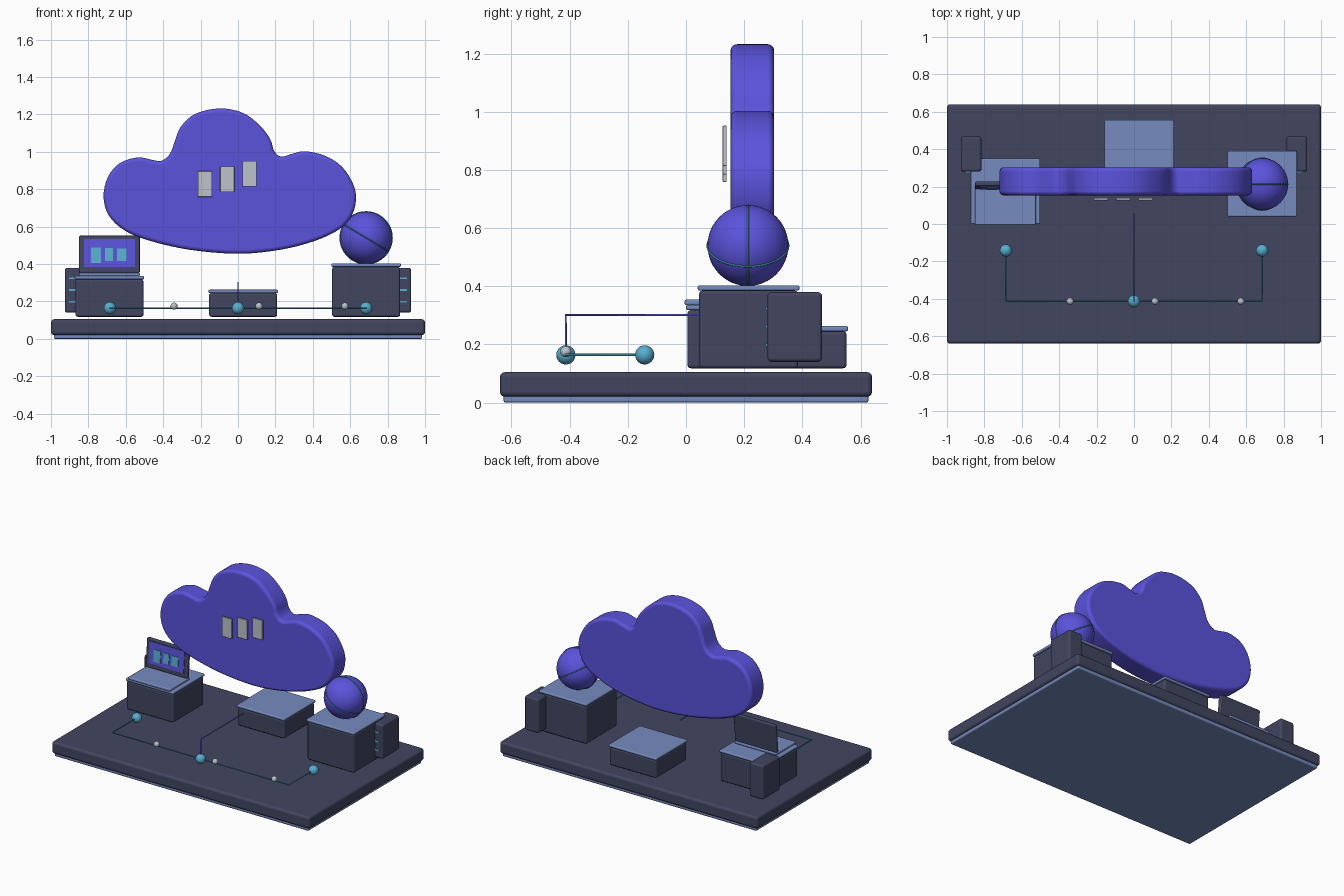
import bpy, bmesh, math
from mathutils import Vector

if "Cube" in bpy.data.objects:
    bpy.data.objects.remove(bpy.data.objects["Cube"])


def material(name, r, g, b):
    m = bpy.data.materials.new(name)
    lin = [(c / 255 / 12.92) if c < 11 else ((c / 255 + 0.055) / 1.055) ** 2.4 for c in (r, g, b)]
    m.diffuse_color = (*lin, 1)
    m.use_nodes = True
    m.node_tree.nodes["Principled BSDF"].inputs["Base Color"].default_value = m.diffuse_color
    return m


SLATE = material("slate", 66, 70, 96)
BLUE = material("light_blue", 118, 139, 192)
PURPLE = material("purple", 91, 83, 220)
CYAN = material("cyan", 88, 174, 208)
TEAL = material("teal", 58, 145, 165)
GREY = material("pale_grey", 190, 195, 204)


def finish(name, bm, mat, bevel=0.0, segments=3):
    bmesh.ops.recalc_face_normals(bm, faces=bm.faces)
    me = bpy.data.meshes.new(name)
    bm.to_mesh(me)
    bm.free()
    me.materials.append(mat)
    ob = bpy.data.objects.new(name, me)
    bpy.context.collection.objects.link(ob)
    bpy.ops.object.select_all(action='DESELECT')
    ob.select_set(True)
    bpy.context.view_layer.objects.active = ob
    bpy.ops.object.shade_smooth_by_angle(angle=math.radians(35))
    if bevel:
        mod = ob.modifiers.new("rounded_edges", 'BEVEL')
        mod.width, mod.segments = bevel, segments
        mod.limit_method, mod.angle_limit = 'ANGLE', math.radians(40)
        mod.harden_normals = True
    return ob


def box(name, x, y, z, mat, bevel=0.0):
    """Box from (min, max) pairs."""
    bm = bmesh.new()
    bmesh.ops.create_cube(bm, size=1)
    for v in bm.verts:
        v.co = [(a + b) / 2 + c * (b - a) for (a, b), c in zip((x, y, z), v.co)]
    return finish(name, bm, mat, bevel)


def ball(name, centre, radius, mat, segments=24):
    bm = bmesh.new()
    bmesh.ops.create_uvsphere(bm, u_segments=segments, v_segments=segments // 2, radius=radius)
    bmesh.ops.translate(bm, verts=bm.verts, vec=centre)
    return finish(name, bm, mat)


def tube(name, points, radius, mat, cyclic=False):
    cu = bpy.data.curves.new(name, 'CURVE')
    cu.dimensions = '3D'
    cu.bevel_depth, cu.bevel_resolution, cu.use_fill_caps = radius, 2, True
    sp = cu.splines.new('POLY')
    sp.points.add(len(points) - 1)
    for p, co in zip(sp.points, points):
        p.co = (*co, 1)
    sp.use_cyclic_u = cyclic
    cu.materials.append(mat)
    ob = bpy.data.objects.new(name, cu)
    bpy.context.collection.objects.link(ob)
    return ob


# Platform
box("platform", (-1, 1), (-.64, .64), (.02, .105), SLATE, .018)
box("platform_underplate", (-.985, .985), (-.627, .627), (0, .03), BLUE, .008)

# Pedestals with light lids
for name, x, y, top in (("left", -.6875, .175, .318), ("centre", .0275, .382, .245),
                        ("right", .685, .215, .385)):
    box(name + "_pedestal", (x - .182, x + .182), (y - .17, y + .17), (.118, top), SLATE, .012)
    box(name + "_pedestal_lid", (x - .186, x + .186), (y - .175, y + .175),
        (top, top + .018), BLUE, .007)

# Side towers with status strips
for name, s in (("left", -1), ("right", 1)):
    c = s * .871
    box(name + "_tower", (c - .055, c + .055), (.28, .468), (.14, .38), SLATE, .014)
    for i in range(3):
        z = .198 + i * .063
        box(f"{name}_tower_strip_{i}", (c - .032, c + .032), (.273, .282), (z - .005, z + .005), CYAN)

# Laptop: keyboard base and slightly leaning screen
box("laptop_base", (-.85, -.525), (-.005, .215), (.335, .354), BLUE, .007)
screen = [box("screen_frame", (-.85, -.525), (-.012, .012), (0, .2), SLATE, .008),
          box("screen_panel", (-.823, -.552), (-.016, -.011), (.032, .182), PURPLE)]
for i, (x0, x1, z0, z1) in enumerate(((-.786, -.733, .053, .136), (-.71, -.667, .063, .132),
                                      (-.647, -.595, .063, .13))):
    screen.append(box(f"screen_bar_{i}", (x0, x1), (-.02, -.015), (z0, z1), CYAN))
for ob in screen:
    ob.location = (0, .198, .352)
    ob.rotation_euler.x = math.radians(-5)

# Globe with two rings
gc = Vector((.685, .213, .54))
ball("globe", gc, .139, PURPLE, 48)
ring = [(math.cos(a) * .139, math.sin(a) * .139) for a in (i * math.tau / 64 for i in range(64))]
tube("globe_upright_ring", [gc + Vector((u, 0, v)) for u, v in ring], .0035, TEAL, True)
t = math.radians(31)
tube("globe_tilted_ring", [gc + Vector((u * math.cos(t), v, -u * math.sin(t))) for u, v in ring],
     .0035, TEAL, True)

# Cloud slab: smooth closed outline through control points (x, z)
outline = [(-.719, .76), (-.695, .866), (-.631, .94), (-.535, .97), (-.46, .957), (-.41, .952),
           (-.364, .989), (-.335, 1.065), (-.305, 1.135), (-.23, 1.202), (-.1, 1.232),
           (.027, 1.208), (.118, 1.139), (.172, 1.068), (.193, 1.005), (.23, .974), (.289, .989),
           (.358, 1.003), (.465, .979), (.556, .92), (.615, .829), (.631, .75), (.61, .663),
           (.545, .588), (.412, .524), (.225, .476), (0, .455), (-.257, .476), (-.47, .524),
           (-.604, .578), (-.69, .658)]
pts, n = [Vector(p) for p in outline], len(outline)
bm = bmesh.new()
verts = []
for i in range(n):
    a, b, c, d = (pts[(i + k) % n] for k in (-1, 0, 1, 2))
    for j in range(4):
        u = j / 4
        p = .5 * (2 * b + (c - a) * u + (2 * a - 5 * b + 4 * c - d) * u ** 2
                  + (3 * b - a - 3 * c + d) * u ** 3)
        verts.append(bm.verts.new((p.x, .153, p.y)))
face = bm.faces.new(verts)
ext = bmesh.ops.extrude_face_region(bm, geom=[face], use_keep_orig=True)
bmesh.ops.translate(bm, vec=(0, .15, 0),
                    verts=[g for g in ext["geom"] if isinstance(g, bmesh.types.BMVert)])
finish("cloud", bm, PURPLE, .022, 4)

# Plates floating in front of the cloud
for i, (x, z) in enumerate(((-.177, .828), (-.057, .853), (.062, .883))):
    box(f"cloud_plate_{i}", (x - .038, x + .038), (.126, .14), (z - .069, z + .069), GREY, .003)

# Circuit track with nodes, small beads and the upward cable
Y0, Y1, Z = -.413, -.142, .164
tube("circuit_track", [(-.685, Y1, Z), (-.685, Y0, Z), (.685, Y0, Z), (.685, Y1, Z)], .0045, TEAL)
for i, (x, y) in enumerate(((-.685, Y1), (0, Y0), (.685, Y1))):
    ball(f"node_{i}", (x, y, Z), .033, CYAN)
for i, x in enumerate((-.342, .112, .571)):
    ball(f"bead_{i}", (x, Y0, .175), .019, GREY, 16)
tube("cable", [(0, Y0, Z), (0, Y0, .301), (0, .06, .301)], .004, PURPLE)
